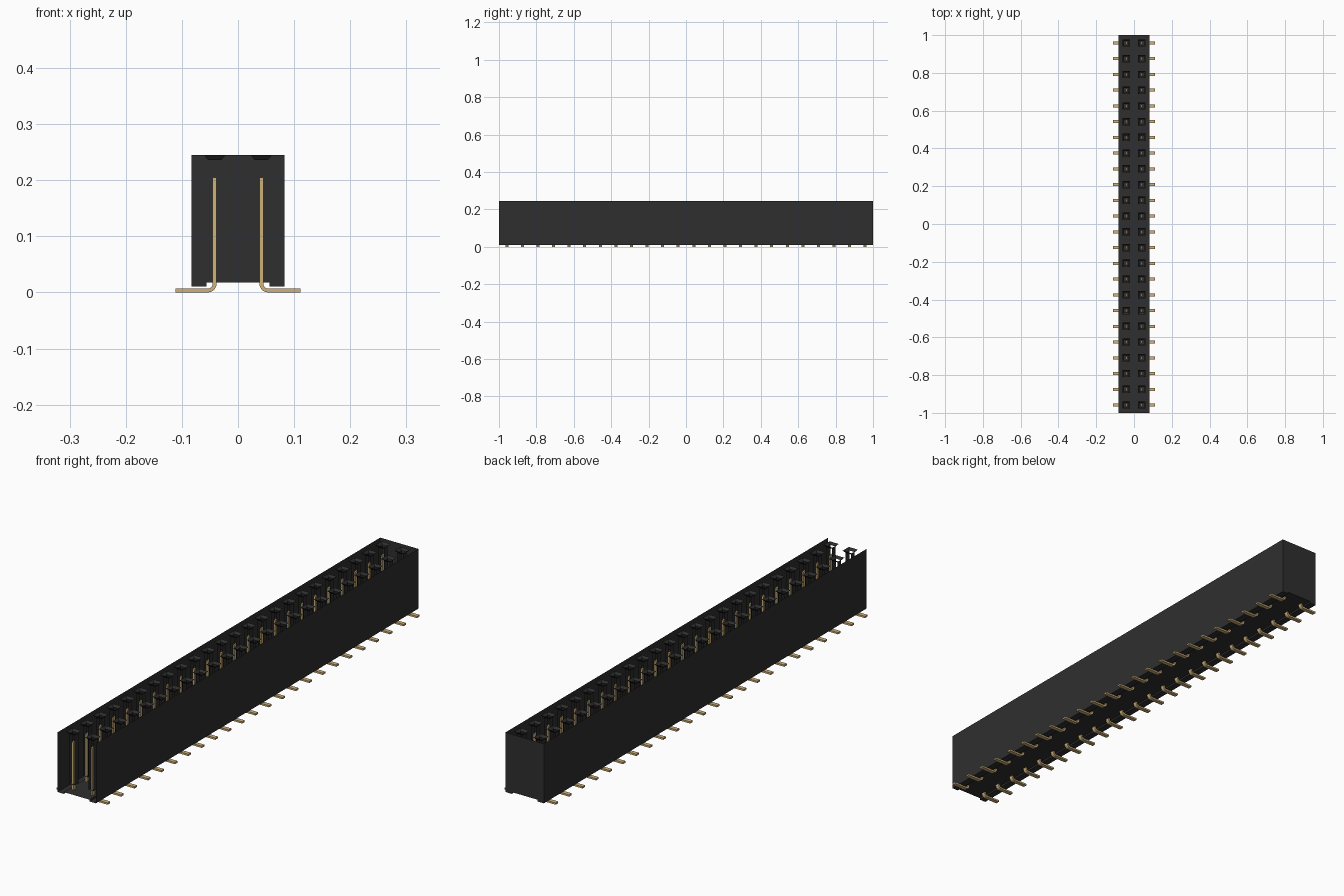
import bpy, bmesh, math

cube = bpy.data.objects.get("Cube")
if cube:
    bpy.data.objects.remove(cube, do_unlink=True)

ROWS = 24
PITCH = 2 / ROWS
PIN_X = 0.0415
TOP = 0.245


def material(name, rgb, rough):
    m = bpy.data.materials.new(name)
    m.use_nodes = True
    m.diffuse_color = (*rgb, 1)
    b = m.node_tree.nodes["Principled BSDF"]
    b.inputs["Base Color"].default_value = (*rgb, 1)
    b.inputs["Roughness"].default_value = rough
    return m


black = material("black plastic", (0.028, 0.028, 0.028), 0.6)
gold = material("gold metal", (0.62, 0.44, 0.19), 0.5)


def finish(bm, name, mat):
    me = bpy.data.meshes.new(name)
    bm.to_mesh(me)
    bm.free()
    me.materials.append(mat)
    ob = bpy.data.objects.new(name, me)
    bpy.context.collection.objects.link(ob)
    return ob


def face(bm, pts):
    return bm.faces.new([bm.verts.new(p) for p in pts])


# Housing: trough profile run along y, open at the top and front, closed at the back
half = [(0.083, TOP), (0.083, 0.011), (0.056, 0.011), (0.056, 0.018)]
profile = half + [(-x, z) for x, z in reversed(half)]
bm = bmesh.new()
front = [bm.verts.new((x, -1, z)) for x, z in profile]
back = [bm.verts.new((x, 1, z)) for x, z in profile]
for i in range(len(profile) - 1):
    bm.faces.new((front[i], back[i], back[i + 1], front[i + 1]))
bm.faces.new(back[::-1])
bmesh.ops.recalc_face_normals(bm, faces=bm.faces)
finish(bm, "housing", black)


def square(cx, cy, h, z):
    return [(cx + sx * h, cy + sy * h, z)
            for sx, sy in ((-1, -1), (1, -1), (1, 1), (-1, 1))]


# Contact sockets: a square funnel, two side walls and a floor for each pin
funnels, walls = bmesh.new(), bmesh.new()
for row in range(ROWS):
    y = -1 + PITCH * (row + 0.5)
    for x in (-PIN_X, PIN_X):
        rim = square(x, y, 0.0195, TOP)
        throat = square(x, y, 0.0115, 0.236)
        base = square(x, y, 0.0115, 0.04)
        for i in range(4):
            j = (i + 1) % 4
            face(funnels, (rim[i], rim[j], throat[j], throat[i]))
        for i, j in ((1, 2), (3, 0)):
            face(walls, (throat[i], throat[j], base[j], base[i]))
        face(walls, base)
finish(funnels, "socket_funnels", black)
finish(walls, "socket_walls", black)

# Pins: upright blade bent outwards into a flat foot
T, R = 0.0035, 0.0125          # half thickness and bend radius
path = [(PIN_X, 0.205, 1, 0)]
for k in range(6):
    a = math.radians(90 * k / 5)
    path.append((PIN_X + R * (1 - math.cos(a)), T + R * (1 - math.sin(a)),
                 math.cos(a), math.sin(a)))
path.append((0.111, T, 0, 1))
outline = [(x + nx * T, z + nz * T) for x, z, nx, nz in path]
outline += [(x - nx * T, z - nz * T) for x, z, nx, nz in reversed(path)]
n = len(path)

for side, label in ((1, "left_pins"), (-1, "right_pins")):
    bm = bmesh.new()
    for row in range(ROWS):
        y = -1 + PITCH * (row + 0.5)
        rings = [[bm.verts.new((side * x, y + s * 0.008, z)) for x, z in outline]
                 for s in (-1, 1)]
        a, b = rings
        for i in range(2 * n):
            j = (i + 1) % (2 * n)
            bm.faces.new((a[i], a[j], b[j], b[i]))
        for r in rings:
            for i in range(n - 1):
                bm.faces.new((r[i], r[i + 1], r[-2 - i], r[-1 - i]))
    bmesh.ops.recalc_face_normals(bm, faces=bm.faces)
    finish(bm, label, gold)
